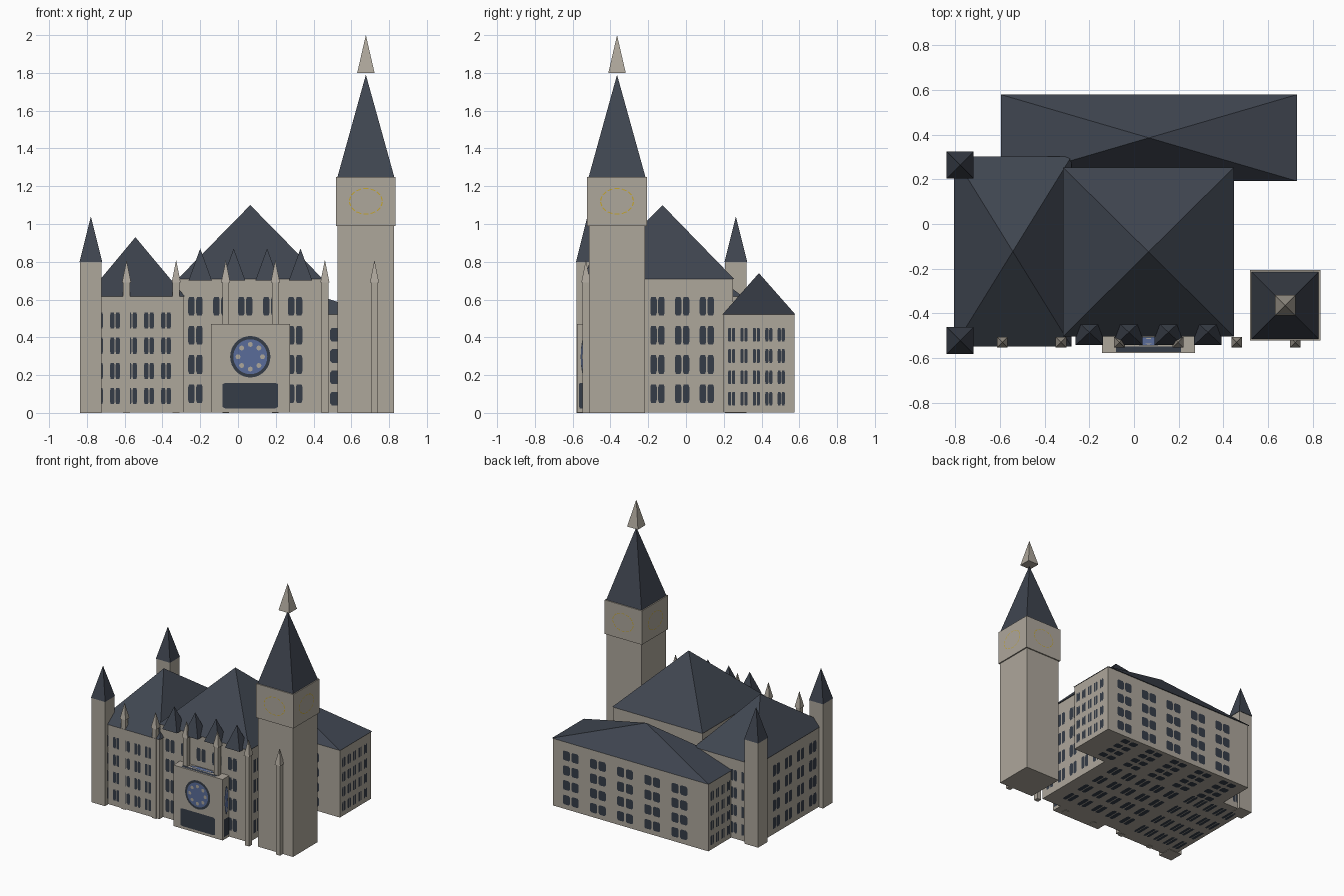
import bpy
import math
from mathutils import Vector

if "Cube" in bpy.data.objects:
    bpy.data.objects.remove(bpy.data.objects["Cube"])

LIFT = 0.003


def material(name, r, g, b):
    m = bpy.data.materials.new(name)
    m.use_nodes = True
    m.diffuse_color = (r, g, b, 1)
    m.node_tree.nodes["Principled BSDF"].inputs["Base Color"].default_value = (r, g, b, 1)
    return m


STONE = material("warm_stone", 0.42, 0.385, 0.33)
SLATE = material("slate_roof", 0.05, 0.06, 0.08)
GLASS = material("dark_window", 0.036, 0.046, 0.064)
BLUE = material("rose_blue", 0.10, 0.15, 0.32)
GOLD = material("clock_gold", 0.55, 0.38, 0.03)


def build(name, verts, faces, mat):
    mesh = bpy.data.meshes.new(name)
    mesh.from_pydata(verts, [], faces)
    mesh.materials.append(mat)
    ob = bpy.data.objects.new(name, mesh)
    bpy.context.collection.objects.link(ob)
    return ob


def rect(cx, cy, hx, hy, z):
    return [(cx - hx, cy - hy, z), (cx + hx, cy - hy, z),
            (cx + hx, cy + hy, z), (cx - hx, cy + hy, z)]


SIDES = [(i, (i + 1) % 4) for i in range(4)]


def box(name, cx, cy, hx, hy, z0, z1, mat=STONE):
    faces = [(3, 2, 1, 0), (4, 5, 6, 7)] + [(a, b, b + 4, a + 4) for a, b in SIDES]
    build(name, rect(cx, cy, hx, hy, z0) + rect(cx, cy, hx, hy, z1), faces, mat)
    return face_frames(cx, cy, hx, hy, z0, z1)


def pyramid(name, cx, cy, hx, hy, z0, z1, mat=SLATE):
    faces = [(3, 2, 1, 0)] + [(a, b, 4) for a, b in SIDES]
    build(name, rect(cx, cy, hx, hy, z0) + [(cx, cy, z1)], faces, mat)


def face_frames(cx, cy, hx, hy, z0, z1):
    """Origin, across and up vectors for each face of a box."""
    x0, x1, y0, y1 = cx - hx, cx + hx, cy - hy, cy + hy
    X, Y, Z = Vector((2 * hx, 0, 0)), Vector((0, 2 * hy, 0)), Vector((0, 0, z1 - z0))
    return {
        "front": (Vector((x0, y0, z0)), X, Z), "right": (Vector((x1, y0, z0)), Y, Z),
        "back": (Vector((x1, y1, z0)), -X, Z), "left": (Vector((x0, y1, z0)), -Y, Z),
        "base": (Vector((x0, y1, z0)), X, -Y), "top": (Vector((x0, y0, z1)), X, Y),
    }


def plates(name, frames, shapes, mat, layer=1):
    """Lay flat outlines, given in fractions of each face, just above the faces."""
    verts, faces = [], []
    for origin, across, up in frames:
        out = across.cross(up).normalized() * LIFT * layer
        for shape in shapes:
            faces.append(range(len(verts), len(verts) + len(shape)))
            verts += [origin + across * u + up * v + out for u, v in shape]
    build(name, verts, faces, mat)


def chamfered(u, v, w, h, cut=0.3):
    """Rectangle with cut corners."""
    a, b = w / 2, h / 2
    p, q = a * (1 - cut), b * (1 - cut)
    return [(u + x, v + y) for x, y in
            [(-p, -b), (p, -b), (a, -q), (a, q), (p, b), (-p, b), (-a, q), (-a, -q)]]


def ellipse(u, v, ru, rv, n=32):
    return [(u + ru * math.cos(t), v + rv * math.sin(t))
            for t in (2 * math.pi * i / n for i in range(n))]


# Paired windows, five bays by four storeys
WINDOWS = [chamfered(0.115 + 0.175 * c + s * 0.028, 0.14 + 0.218 * r, 0.046, 0.14)
           for c in range(5) for r in range(4) for s in (-1, 1)]


def hall(name, cx, cy, hx, hy, eaves, peak):
    frames = box(name + "_walls", cx, cy, hx, hy, LIFT, eaves)
    shown = [frames[k] for k in ("front", "right", "back", "left", "base")]
    plates(name + "_windows", shown, WINDOWS, GLASS)
    pyramid(name + "_roof", cx, cy, hx + 0.006, hy + 0.006, eaves, peak)


hall("central_hall", 0.065, -0.125, 0.377, 0.373, 0.71, 1.10)
hall("side_wing", -0.543, -0.123, 0.257, 0.42, 0.615, 0.93)
hall("rear_wing", 0.067, 0.386, 0.658, 0.188, 0.52, 0.74)

# Corner turrets
for label, y in (("front", -0.522), ("back", 0.264)):
    box(label + "_turret", -0.779, y, 0.057, 0.057, 0, 0.80)
    pyramid(label + "_turret_roof", -0.779, y, 0.06, 0.06, 0.80, 1.04)

# Buttresses with pinnacles along the front
for i in range(6):
    x = -0.59 + 0.2625 * i
    box("buttress", x, -0.53, 0.018, 0.018, 0, 0.69)
    pyramid("pinnacle", x, -0.53, 0.024, 0.024, 0.69, 0.81, STONE)

# Dormer roofs
for i in range(4):
    pyramid("dormer", -0.2 + 0.177 * i, -0.485, 0.062, 0.058, 0.70, 0.87)

# Entrance block with door and rose window
entry = box("entrance", 0.065, -0.536, 0.209, 0.042, LIFT, 0.47)
entry = [entry[k] for k in ("front", "right", "left", "top")]
plates("door", entry, [chamfered(0.5, 0.19, 0.70, 0.29, 0.1)], GLASS)
plates("rose_rim", entry, [ellipse(0.5, 0.63, 0.255, 0.235)], GLASS)
plates("rose_glass", entry, [ellipse(0.5, 0.63, 0.215, 0.198)], BLUE, 1.5)
petals = [ellipse(0.5 + 0.155 * math.cos(k * math.pi / 4),
                  0.63 + 0.14 * math.sin(k * math.pi / 4), 0.032, 0.029, 8)
          for k in range(8)]
plates("rose_petals", entry, petals, STONE, 2)

# Clock tower
TX, TY = 0.677, -0.365
box("tower_shaft", TX, TY, 0.149, 0.149, 0, 0.99)
belfry = box("tower_clock_stage", TX, TY, 0.158, 0.158, 0.99, 1.25)
pyramid("tower_roof", TX, TY, 0.15, 0.15, 1.25, 1.79)
pyramid("tower_finial", TX, TY, 0.046, 0.046, 1.80, 2.0, STONE)

# Dashed gold clock rings
dashes = []
for k in range(14):
    a, b = [2 * math.pi * (k + f) / 14 for f in (0.15, 0.85)]
    dashes.append([(0.5 + r * 0.28 * math.cos(t), 0.5 + r * 0.265 * math.sin(t))
                   for r, t in ((0.95, a), (1.02, a), (1.02, b), (0.95, b))])
plates("clock_rings", [belfry[k] for k in ("front", "right", "back", "left")], dashes, GOLD)
